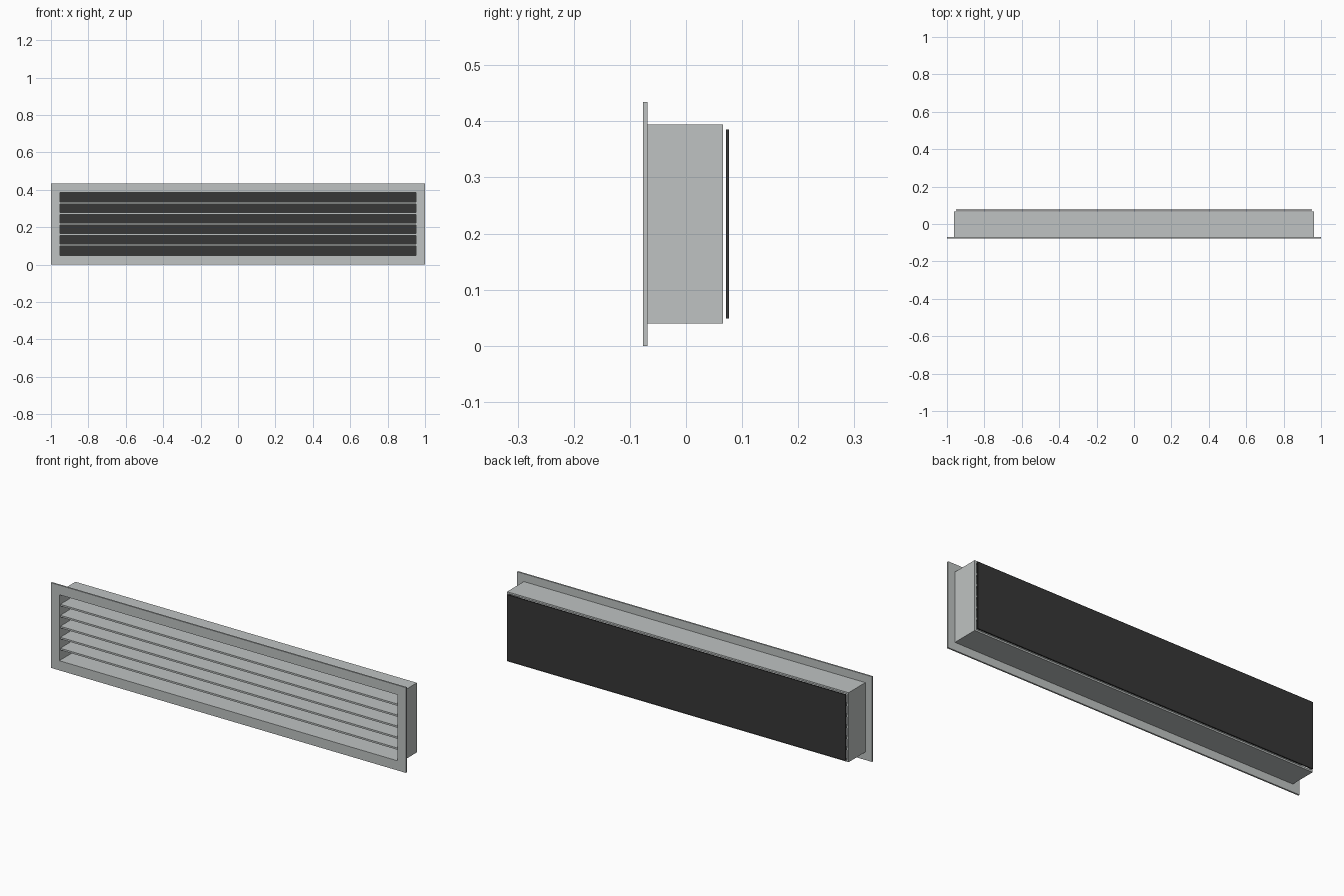
import bpy

if "Cube" in bpy.data.objects:
    bpy.data.objects.remove(bpy.data.objects["Cube"])

# Main dimensions
HALF_W, HEIGHT = 1.0, 0.434
MID_Z = HEIGHT / 2
DUCT_X, DUCT_Z = 0.962, 0.177        # outer half sizes of the duct
OPEN_X, OPEN_Z = 0.953, 0.168        # half sizes of the opening
Y_FRONT, Y_FLANGE, Y_DUCT = -0.077, -0.069, 0.066
SLATS, SLAT_T = 5, 0.009


def material(name, rgb):
    mat = bpy.data.materials.new(name)
    mat.diffuse_color = (*rgb, 1)
    mat.use_nodes = True
    mat.node_tree.nodes["Principled BSDF"].inputs["Base Color"].default_value = mat.diffuse_color
    return mat


grey = material("painted_metal_grey", (0.52, 0.545, 0.54))
black = material("filter_black", (0.038, 0.038, 0.038))


def add_object(name, verts, faces, mat):
    mesh = bpy.data.meshes.new(name)
    mesh.from_pydata(verts, [], faces)
    mesh.materials.append(mat)
    obj = bpy.data.objects.new(name, mesh)
    bpy.context.collection.objects.link(obj)
    return obj


def rect(hx, hz, y, z=MID_Z):
    return [(-hx, y, z - hz), (hx, y, z - hz), (hx, y, z + hz), (-hx, y, z + hz)]


def box(name, hx, hz, y0, y1, z, mat):
    faces = [(0, 1, 2, 3), (7, 6, 5, 4)]
    faces += [(i, i + 4, (i + 1) % 4 + 4, (i + 1) % 4) for i in range(4)]
    return add_object(name, rect(hx, hz, y0, z) + rect(hx, hz, y1, z), faces, mat)


def ring(name, hx, hz, y0, y1, mat):
    """Rectangular tube around the opening: loops outer front, outer back, inner back, inner front."""
    loops = rect(hx, hz, y0) + rect(hx, hz, y1) + rect(OPEN_X, OPEN_Z, y1) + rect(OPEN_X, OPEN_Z, y0)
    faces = []
    for a in range(4):
        b = (a + 1) % 4
        for i in range(4):
            j = (i + 1) % 4
            faces.append((a * 4 + i, b * 4 + i, b * 4 + j, a * 4 + j))
    return add_object(name, loops, faces, mat)


# Front flange and the duct behind it
ring("front_flange", HALF_W, HEIGHT / 2, Y_FRONT, Y_FLANGE, grey)
ring("duct_sleeve", DUCT_X, DUCT_Z, Y_FLANGE, Y_DUCT, grey)

# Evenly spaced horizontal slats
pitch = 2 * OPEN_Z / (SLATS + 1)
for k in range(SLATS):
    z = MID_Z - OPEN_Z + pitch * (k + 1)
    box(f"slat_{k + 1}", OPEN_X, SLAT_T / 2, Y_FLANGE, Y_DUCT, z, grey)

# Dark filter sheet standing just behind the duct
box("filter_sheet", OPEN_X, OPEN_Z, 0.071, 0.077, MID_Z, black)
